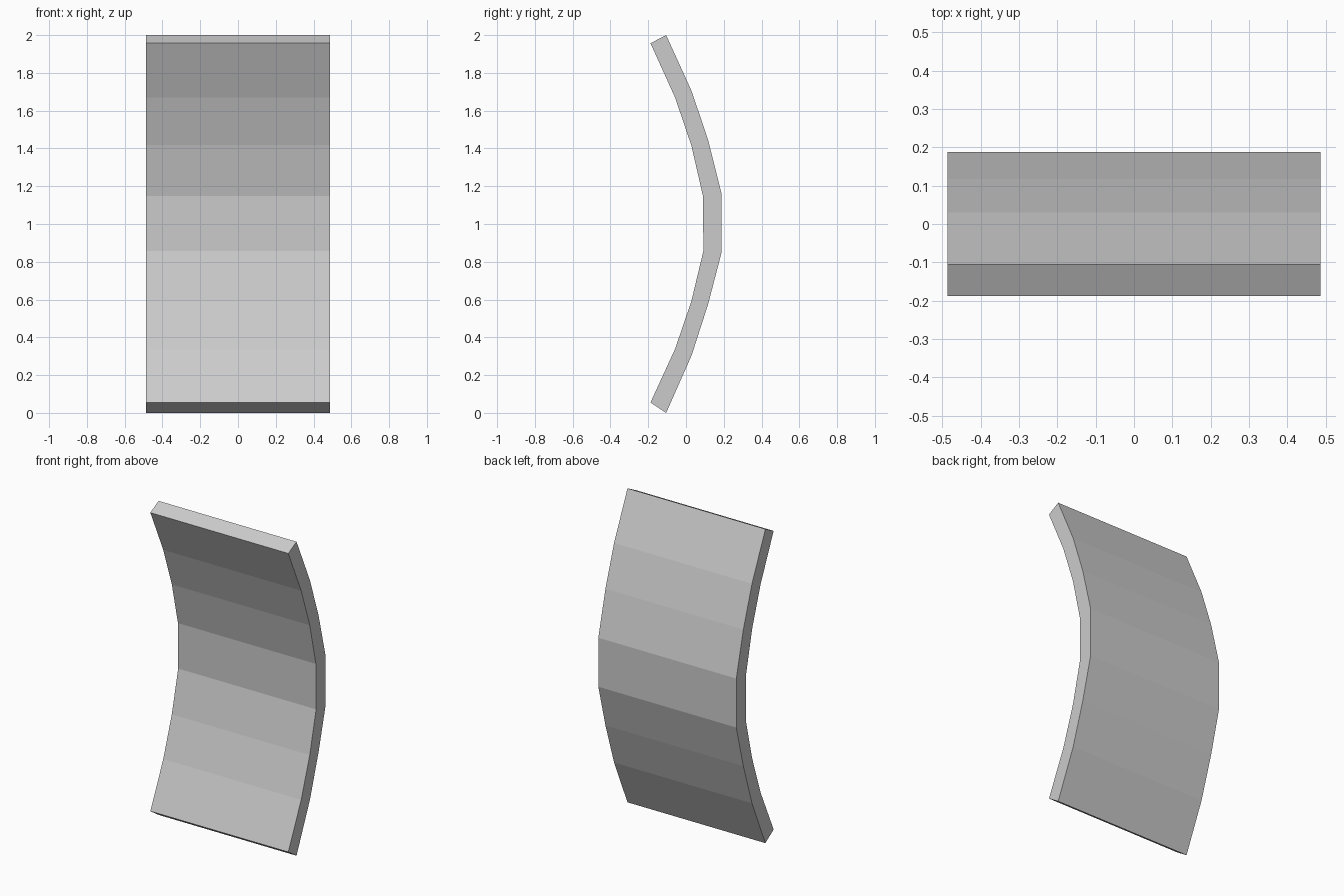
import bpy, bmesh

if "Cube" in bpy.data.objects:
    bpy.data.objects.remove(bpy.data.objects["Cube"])

HALF_WIDTH = 0.486

# Side profile (y, z): convex back going up, then concave front going down
back = [(-0.105, 0.0), (0.03, 0.305), (0.117, 0.575), (0.188, 0.848),
        (0.188, 1.16), (0.117, 1.445), (0.03, 1.703), (-0.105, 2.0)]
front = [(-0.188, 1.957), (-0.058, 1.67), (0.028, 1.417), (0.09, 1.147),
         (0.092, 0.857), (0.028, 0.59), (-0.058, 0.338), (-0.188, 0.055)]

# Curved panel: extrude the profile across the width
bm = bmesh.new()
face = bm.faces.new([bm.verts.new((-HALF_WIDTH, y, z)) for y, z in back + front])
result = bmesh.ops.extrude_face_region(bm, geom=[face], use_keep_orig=True)
moved = [g for g in result["geom"] if isinstance(g, bmesh.types.BMVert)]
bmesh.ops.translate(bm, verts=moved, vec=(2 * HALF_WIDTH, 0, 0))
bmesh.ops.recalc_face_normals(bm, faces=bm.faces)

mesh = bpy.data.meshes.new("curved_panel")
bm.to_mesh(mesh)
bm.free()
panel = bpy.data.objects.new("curved_panel", mesh)
bpy.context.collection.objects.link(panel)
